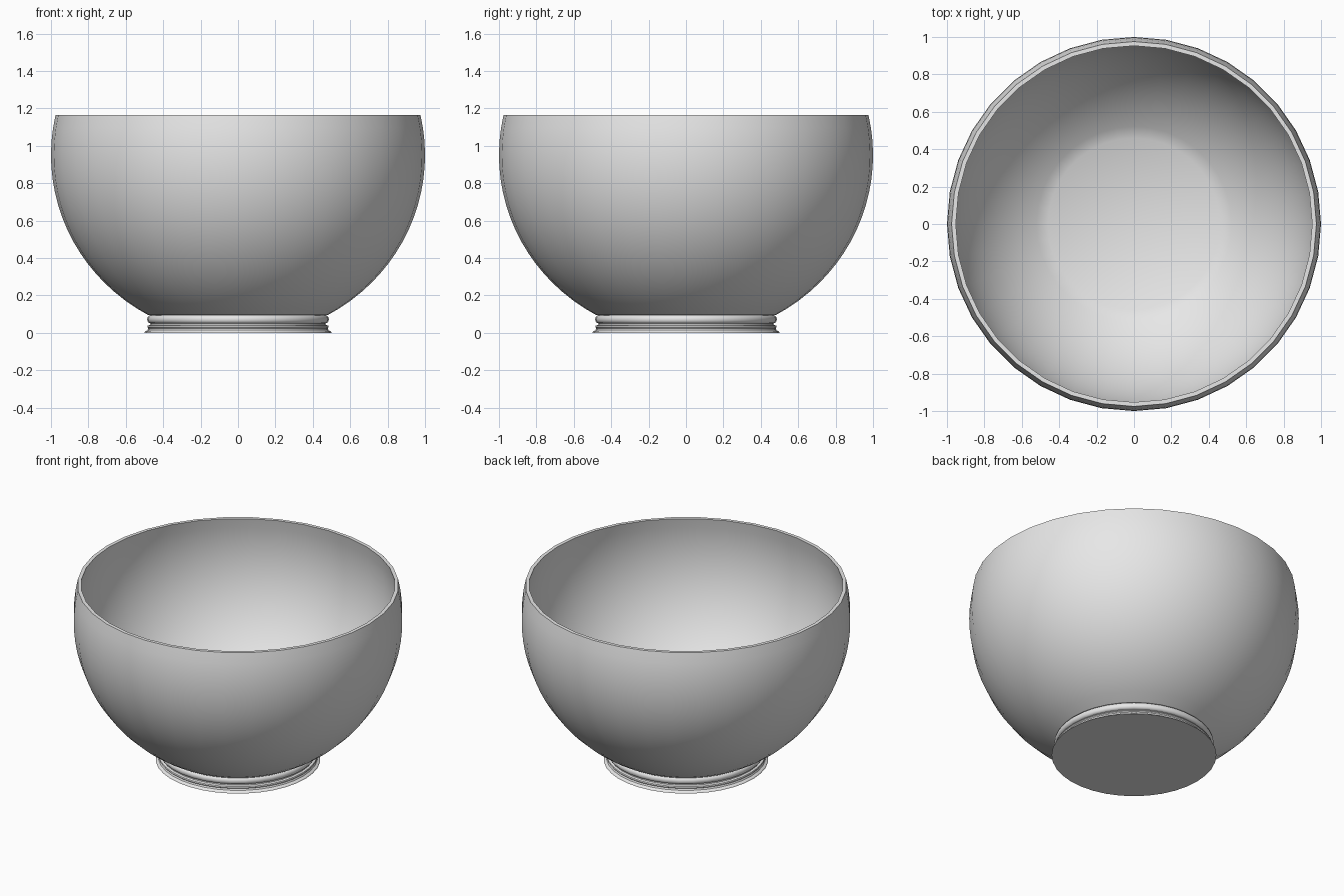
import bpy
import bmesh
from math import asin, acos, cos, sin, pi
from mathutils import Vector

cube = bpy.data.objects.get("Cube")
if cube:
    bpy.data.objects.remove(cube, do_unlink=True)

SIDES = 36
RIM_Z = 1.165
CENTRE_Z = 0.95

glaze = bpy.data.materials.new("plain light grey")
glaze.use_nodes = True
GREY = (0.8, 0.8, 0.8, 1)
glaze.diffuse_color = GREY
glaze.node_tree.nodes["Principled BSDF"].inputs["Base Color"].default_value = GREY


def lathe(name, profile):
    """Spin an (r, z) profile around the z axis."""
    bm = bmesh.new()
    verts = [bm.verts.new((r, 0, z)) for r, z in profile]
    edges = [bm.edges.new(pair) for pair in zip(verts, verts[1:])]
    bmesh.ops.spin(bm, geom=verts + edges, cent=(0, 0, 0), axis=Vector((0, 0, 1)),
                   angle=2 * pi, steps=SIDES, use_merge=True)
    bmesh.ops.remove_doubles(bm, verts=bm.verts, dist=0.0001)
    bmesh.ops.recalc_face_normals(bm, faces=bm.faces)
    mesh = bpy.data.meshes.new(name)
    bm.to_mesh(mesh)
    bm.free()
    mesh.materials.append(glaze)
    obj = bpy.data.objects.new(name, mesh)
    bpy.context.collection.objects.link(obj)
    bpy.ops.object.select_all(action="DESELECT")
    obj.select_set(True)
    bpy.context.view_layer.objects.active = obj
    bpy.ops.object.shade_smooth_by_angle(angle=pi / 6)
    return obj


def wall(radius, height, base_radius, steps=18):
    """Rounded bowl wall from the base radius up to the rim."""
    start = -acos(base_radius / radius)
    end = asin((RIM_Z - CENTRE_Z) / height)
    angles = [start + (end - start) * i / steps for i in range(steps + 1)]
    return [(radius * cos(a), CENTRE_Z + height * sin(a)) for a in angles]


# Bowl: outer wall, flat rim, inner wall and flat floor
outer = wall(1.0, 0.975, 0.48)
inner = wall(0.978, 0.953, 0.46)
lathe("bowl", [(0, outer[0][1])] + outer + inner[::-1] + [(0, inner[0][1])])

# Foot: flared base, groove and a rounded bead under the bowl
bead = [(0.468 + 0.018 * cos(a), 0.072 + 0.022 * sin(a))
        for a in [-pi / 2 + pi * i / 8 for i in range(9)]]
flare = [(0, 0), (0.5, 0), (0.497, 0.006), (0.484, 0.014), (0.48, 0.024),
         (0.485, 0.03), (0.483, 0.038), (0.47, 0.042)]
lathe("foot", flare + bead + [(0, 0.094)])
